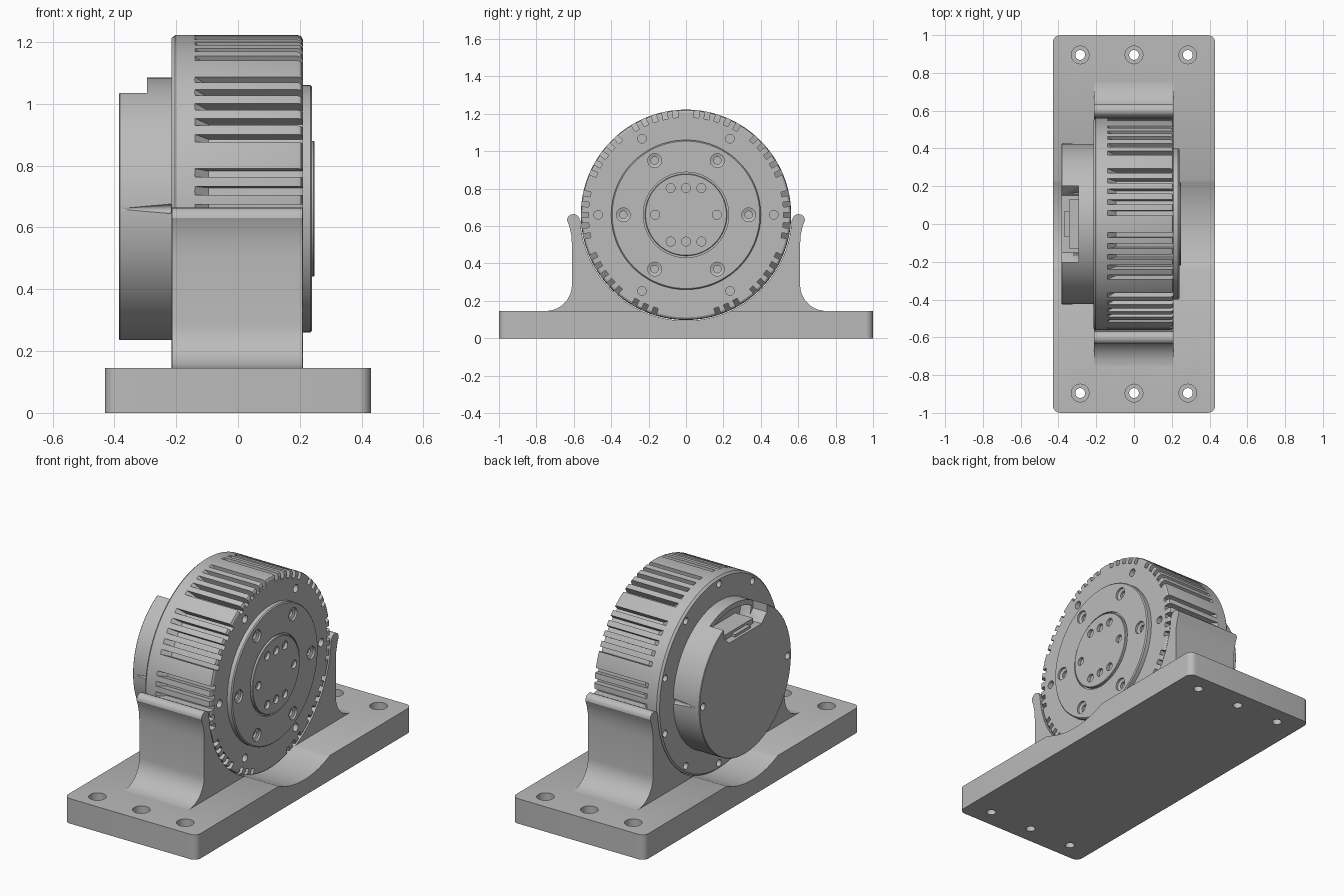
import bpy, bmesh
from math import sin, cos, pi, radians
from mathutils import Matrix, Vector

cube = bpy.data.objects.get("Cube")
if cube:
    bpy.data.objects.remove(cube, do_unlink=True)

grey = bpy.data.materials.new("plain grey")
grey.use_nodes = True
grey.diffuse_color = (0.5, 0.5, 0.5, 1)
grey.node_tree.nodes["Principled BSDF"].inputs["Base Color"].default_value = (0.5, 0.5, 0.5, 1)

AXIS_Z = 0.66       # height of the drum axis
DRUM_R = 0.5625
SADDLE_R = 0.566
# Local z runs along world x, local x and y become world y and z
ALONG_X = Matrix(((0, 0, 1, 0), (1, 0, 0, 0), (0, 1, 0, 0), (0, 0, 0, 1)))
DRUM = Matrix.Translation((0, 0, AXIS_Z)) @ ALONG_X


def polar(r, deg):
    return r * cos(radians(deg)), r * sin(radians(deg))


def arc(cx, cy, r, a0, a1, n=10):
    pts = [polar(r, a0 + (a1 - a0) * i / n) for i in range(n + 1)]
    return [(cx + x, cy + y) for x, y in pts]


def skin(bm, rings):
    """Join equal rings of points into a closed solid."""
    rows = [[bm.verts.new(p) for p in ring] for ring in rings]
    n = len(rows[0])
    for a, b in zip(rows, rows[1:]):
        for i in range(n):
            j = (i + 1) % n
            bm.faces.new((a[i], a[j], b[j], b[i]))
    bm.faces.new(rows[0])
    bm.faces.new(rows[-1])


def lathe(bm, profile, matrix, segs=24):
    """Turn (radius, height) points about local z."""
    skin(bm, [[matrix @ Vector((r * cos(2 * pi * i / segs), r * sin(2 * pi * i / segs), h))
               for i in range(segs)] for r, h in profile])


def prism(bm, outline, lo, hi, matrix):
    skin(bm, [[matrix @ Vector((x, y, h)) for x, y in outline] for h in (lo, hi)])


def finish(name, bm):
    bmesh.ops.recalc_face_normals(bm, faces=bm.faces)
    mesh = bpy.data.meshes.new(name)
    bm.to_mesh(mesh)
    bm.free()
    mesh.materials.append(grey)
    ob = bpy.data.objects.new(name, mesh)
    bpy.context.collection.objects.link(ob)
    return ob


def select(ob):
    bpy.ops.object.select_all(action='DESELECT')
    ob.select_set(True)
    bpy.context.view_layer.objects.active = ob


def cut(ob, bm):
    """Subtract the solids in bm from an object."""
    cutter = finish("cutter", bm)
    cutter.hide_render = True
    mod = ob.modifiers.new("cut", 'BOOLEAN')
    mod.operation = 'DIFFERENCE'
    mod.solver = 'EXACT'
    mod.object = cutter
    select(ob)
    bpy.ops.object.modifier_apply(modifier=mod.name)
    bpy.data.objects.remove(cutter, do_unlink=True)


def smooth(*obs):
    for ob in obs:
        select(ob)
        bpy.ops.object.shade_smooth_by_angle(angle=radians(30))


def turned(name, profile):
    bm = bmesh.new()
    lathe(bm, profile, DRUM, 128)
    return finish(name, bm)


def holes(bm, centres, profile):
    for y, z in centres:
        lathe(bm, profile, Matrix.Translation((0, y, z)) @ DRUM)


# Base plate with rounded corners, drum scoop and counterbored holes
bm = bmesh.new()
c = 0.04
plate = []
for sx, sy, a in ((1, 1, 0), (-1, 1, 90), (-1, -1, 180), (1, -1, 270)):
    plate += arc(sx * (0.43 - c), sy * (1 - c), c, a, a + 90, 6)
prism(bm, plate, 0, 0.146, Matrix())
base = finish("base_plate", bm)
bm = bmesh.new()
lathe(bm, [(SADDLE_R, -0.6), (SADDLE_R, 0.6)], DRUM, 128)
for x in (-0.285, 0, 0.285):
    for y in (-0.895, 0.895):
        lathe(bm, [(0.026, -0.1), (0.026, 0.07), (0.047, 0.07), (0.047, 0.2)],
              Matrix.Translation((x, y, 0)), 32)
cut(base, bm)

# Saddle bracket: filleted walls flaring out to rounded tips
half = [(0.75, 0.05)] + arc(0.75, 0.286, 0.14, 270, 180)
half += [(0.61, 0.5), (0.613, 0.55), (0.624, 0.6)] + arc(0.602, 0.63, 0.034, 0, 180)
bm = bmesh.new()
prism(bm, half + [(-y, z) for y, z in reversed(half)], -0.213, 0.208, ALONG_X)
bracket = finish("saddle_bracket", bm)
bm = bmesh.new()
lathe(bm, [(SADDLE_R, -0.6), (SADDLE_R, 0.6)], DRUM, 128)
cut(bracket, bm)

# Drum with cooling slots in ten groups of five
drum = turned("drum_housing", [(0.552, -0.215), (DRUM_R, -0.203), (DRUM_R, 0.193),
                               (0.558, 0.204), (0.548, 0.21)])
slot = [(-0.165, 0.585), (-0.095, 0.522), (0.25, 0.522), (0.25, 0.585)]
bm = bmesh.new()
for k in range(60):
    if k % 6 != 3 and not 42 < k < 48:
        turn = Matrix.Translation((0, 0, AXIS_Z)) @ Matrix.Rotation(radians(6 * k), 4, 'X')
        prism(bm, slot, -0.0135, 0.0135, turn)
cut(drum, bm)
bm = bmesh.new()
holes(bm, [polar(0.47, 60 * i) for i in range(6)], [(0.023, 0.18), (0.023, 0.25)])
holes(bm, [polar(0.525, 18 + 36 * i) for i in range(10)], [(0.02, -0.25), (0.02, -0.17)])
cut(drum, bm)

# Output flange with countersunk screw holes
flange = turned("output_flange", [(0.4, 0.19), (0.4, 0.234), (0.394, 0.24)])
bm = bmesh.new()
holes(bm, [polar(0.335, 60 * i) for i in range(6)],
      [(0.02, 0.2), (0.02, 0.222), (0.037, 0.228), (0.037, 0.26)])
lathe(bm, [(0.228, 0.23), (0.228, 0.27)], DRUM, 96)
cut(flange, bm)

# Central hub with its ring of holes
hub = turned("output_hub", [(0.219, 0.21), (0.219, 0.245), (0.216, 0.248)])
bm = bmesh.new()
spots = [(-0.165, 0), (0.165, 0)]
spots += [(y, z) for y in (-0.082, 0, 0.082) for z in (-0.143, 0.143)]
holes(bm, spots, [(0.024, 0.222), (0.024, 0.27)])
cut(hub, bm)

# Rear cover with cable notch, side grooves and screw holes
cover = turned("rear_cover", [(0.422, -0.385), (0.425, -0.382), (0.425, -0.205)])
notch = [(0.2, 1.2), (0.2, 0.99), (0.15, 0.94)]
bm = bmesh.new()
prism(bm, notch + [(-y, z) for y, z in reversed(notch)], -0.5, -0.295, ALONG_X)
holes(bm, [(-0.392, 0), (0.392, 0)], [(0.02, -0.45), (0.02, -0.345)])
holes(bm, [(-0.427, 0), (0.427, 0)], [(0.002, -0.375), (0.016, -0.217)])
cut(cover, bm)
bm = bmesh.new()
prism(bm, [(-0.165, 0.945), (0.165, 0.945)] + arc(0, AXIS_Z, 0.395, 62, 118), -0.32, -0.23, ALONG_X)
cut(cover, bm)

# Cable socket inside the notch: body with a narrower lip
bm = bmesh.new()
prism(bm, [(-0.13, 0.92), (0.13, 0.92), (0.13, 0.97), (-0.13, 0.97)], -0.345, -0.225, ALONG_X)
socket = finish("cable_socket", bm)
bm = bmesh.new()
prism(bm, [(-0.07, 0.92), (0.07, 0.92), (0.07, 0.955), (-0.07, 0.955)], -0.368, -0.3, ALONG_X)
lip = finish("socket_lip", bm)

smooth(base, bracket, drum, flange, hub, cover)
